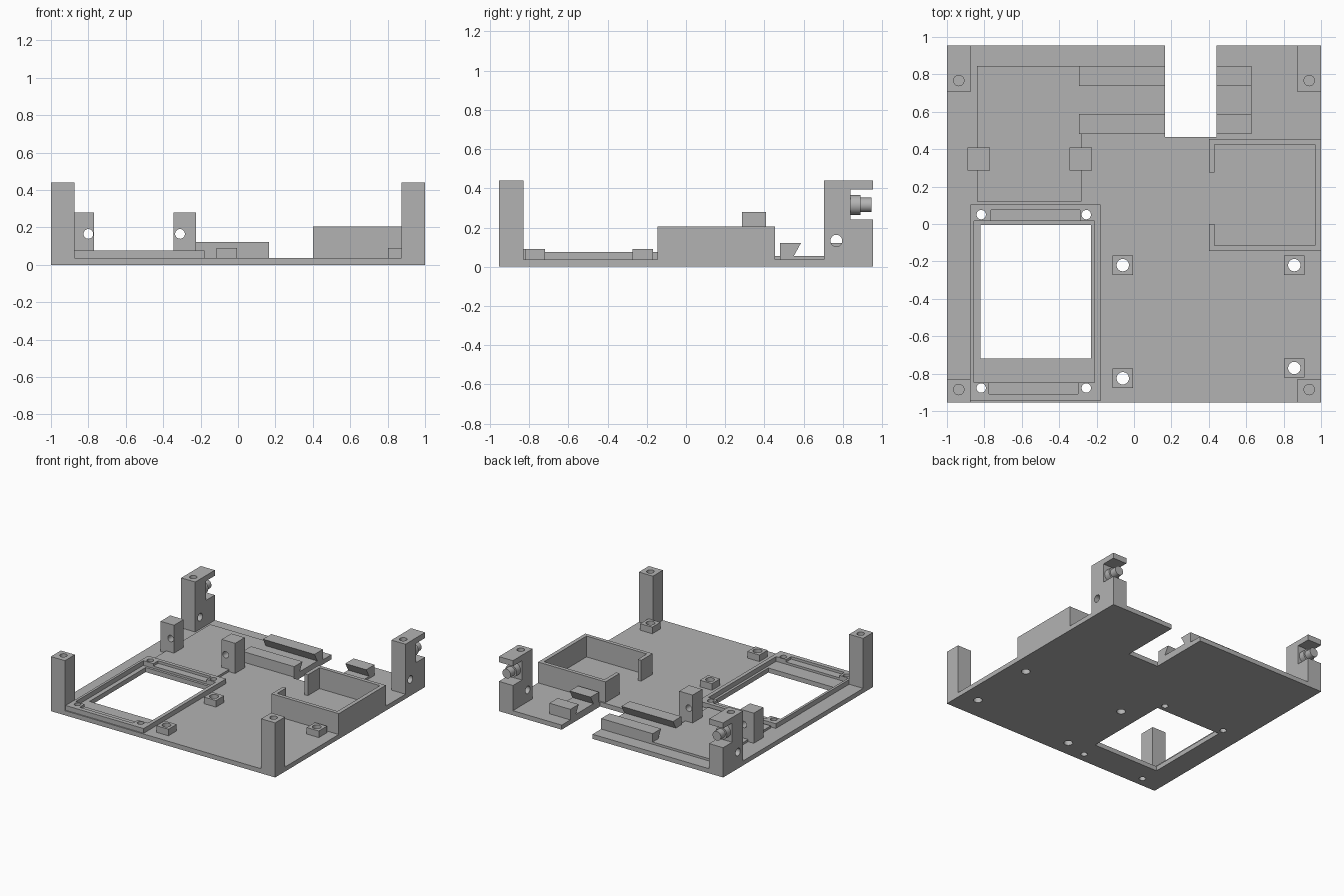
import bpy, bmesh
from mathutils import Matrix, Vector

if "Cube" in bpy.data.objects:
    bpy.data.objects.remove(bpy.data.objects["Cube"], do_unlink=True)

grey = bpy.data.materials.new("plain grey")
grey.use_nodes = True
grey.diffuse_color = (0.45, 0.45, 0.45, 1)
grey.node_tree.nodes["Principled BSDF"].inputs["Base Color"].default_value = (0.45, 0.45, 0.45, 1)

BASE = 0.037      # top of the base plate
PAD = 0.055       # top of the raised pad
BACK, FRONT = 0.955, -0.955


def make(name, bm):
    mesh = bpy.data.meshes.new(name)
    bmesh.ops.recalc_face_normals(bm, faces=bm.faces)
    bm.to_mesh(mesh)
    bm.free()
    mesh.materials.append(grey)
    ob = bpy.data.objects.new(name, mesh)
    bpy.context.collection.objects.link(ob)
    return ob


def prism(name, pts, lo, hi, axis="z"):
    """Extrude a 2D outline: (x, y) along z, or (y, z) along x."""
    bm = bmesh.new()
    if axis == "z":
        verts = [bm.verts.new((a, b, lo)) for a, b in pts]
        step = Vector((0, 0, hi - lo))
    else:
        verts = [bm.verts.new((lo, a, b)) for a, b in pts]
        step = Vector((hi - lo, 0, 0))
    face = bm.faces.new(verts)
    top = bmesh.ops.extrude_face_region(bm, geom=[face])["geom"]
    bmesh.ops.translate(bm, vec=step, verts=[v for v in top if isinstance(v, bmesh.types.BMVert)])
    return make(name, bm)


def box(name, x0, x1, y0, y1, z0, z1):
    return prism(name, [(x0, y0), (x1, y0), (x1, y1), (x0, y1)], z0, z1)


def cylinder(name, centre, r, length, axis="z", sides=32):
    bm = bmesh.new()
    turn = {"z": Matrix(), "x": Matrix.Rotation(1.5708, 4, "Y"), "y": Matrix.Rotation(1.5708, 4, "X")}[axis]
    bmesh.ops.create_cone(bm, cap_ends=True, segments=sides, radius1=r, radius2=r, depth=length,
                          matrix=Matrix.Translation(centre) @ turn)
    return make(name, bm)


def smooth(ob):
    bpy.ops.object.select_all(action="DESELECT")
    ob.select_set(True)
    bpy.context.view_layer.objects.active = ob
    bpy.ops.object.shade_smooth_by_angle(angle=0.6)


def cut(ob, cutters):
    """Subtract the cutters, then remove them."""
    for c in cutters:
        c.hide_render = True
        mod = ob.modifiers.new("cut", "BOOLEAN")
        mod.operation, mod.solver, mod.object = "DIFFERENCE", "EXACT", c
    deps = bpy.context.evaluated_depsgraph_get()
    mesh = bpy.data.meshes.new_from_object(ob.evaluated_get(deps))
    ob.modifiers.clear()
    ob.data = mesh
    for c in cutters:
        bpy.data.objects.remove(c, do_unlink=True)
    smooth(ob)


def holes(spots, r):
    return [cylinder("hole", (x, y, 0), r, 0.5) for x, y in spots]


def window():
    return box("window_cutter", -0.82, -0.23, -0.72, -0.005, -0.1, 0.3)


boss_spots = [(-0.06, -0.22), (0.857, -0.22), (-0.06, -0.825), (0.857, -0.77)]
frame_spots = [(x, y) for x in (-0.817, -0.255) for y in (0.05, -0.877)]

# Base plate with back notch, window and screw holes
base = prism("base_plate", [(-1, FRONT), (1, FRONT), (1, BACK), (0.44, BACK), (0.44, 0.465),
                            (0.165, 0.465), (0.165, BACK), (-1, BACK)], 0, BASE)
cut(base, [window()] + holes(boss_spots, 0.033) + holes(frame_spots, 0.025))

# Screw bosses
for i, (x, y) in enumerate(boss_spots):
    boss = box(f"screw_boss_{i + 1}", x - 0.054, x + 0.054, y - 0.052, y + 0.052, BASE, 0.09)
    cut(boss, holes([(x, y)], 0.033))

# Raised frame around the window, with pocket and end slots
frame = box("window_frame", -0.875, -0.18, -0.945, 0.105, BASE, 0.075)
cut(frame, [box("pocket", -0.855, -0.21, -0.847, 0.015, 0, 0.2),
            box("back_slot", -0.765, -0.29, 0.01, 0.075, 0.055, 0.2),
            box("front_slot", -0.775, -0.3, -0.91, -0.84, 0.055, 0.2)]
    + holes(frame_spots, 0.025))

# Corner posts, mirrored left and right
for side, s in (("right", -1), ("left", 1)):
    x0, x1 = sorted((s * 0.875, s))
    xm = s * 0.937
    front = box(f"front_{side}_post", x0, x1, FRONT, -0.828, BASE, 0.44)
    cut(front, [cylinder("hole", (xm, -0.885, 0.44), 0.028, 0.3)])
    back = prism(f"back_{side}_post",
                 [(0.705, BASE), (BACK, BASE), (BACK, 0.24), (0.84, 0.24), (0.84, 0.395),
                  (BACK, 0.395), (BACK, 0.44), (0.705, 0.44)], x0, x1, "x")
    cut(back, [cylinder("hole", (xm, 0.767, 0.44), 0.028, 0.2),
               cylinder("side_hole", (xm, 0.767, 0.133), 0.03, 0.3, "x")])
    # Stepped peg in the post's recess
    for part, r, y0, y1 in (("collar", 0.05, 0.835, 0.89), ("tip", 0.037, 0.885, 0.947)):
        smooth(cylinder(f"{side}_peg_{part}", (xm, (y0 + y1) / 2, 0.315), r, y1 - y0, "y"))

# Tray with an opening in its inner wall
tray = box("tray_walls", 0.4, 1, -0.145, 0.455, BASE, 0.205)
cut(tray, [box("inside", 0.43, 0.968, -0.115, 0.425, 0, 0.3),
           box("opening", 0.3, 0.5, 0, 0.275, 0, 0.3)])

# Raised pad, split by the notch
prism("raised_pad", [(-0.84, 0.12), (-0.28, 0.12), (-0.28, 0.48), (0.165, 0.48),
                     (0.165, 0.845), (-0.84, 0.845)], BASE, PAD)
box("raised_pad_left", 0.44, 0.627, 0.48, 0.845, BASE, PAD)

# Undercut guide rails on both sides of the notch
for side, x0, x1 in (("right", -0.295, 0.165), ("left", 0.44, 0.627)):
    for place, wall, d in (("front", 0.48, 1), ("back", 0.845, -1)):
        prism(f"{place}_{side}_rail",
              [(wall, PAD), (wall + d * 0.07, PAD), (wall + d * 0.107, 0.122), (wall, 0.122)],
              x0, x1, "x")

# Two drilled blocks
for side, x0, xh in (("right", -0.89, -0.8), ("left", -0.345, -0.31)):
    block = box(f"{side}_drilled_block", x0, x0 + 0.12, 0.285, 0.408, BASE, 0.28)
    cut(block, [cylinder("hole", (xh, 0.345, 0.165), 0.026, 0.3, "y")])
